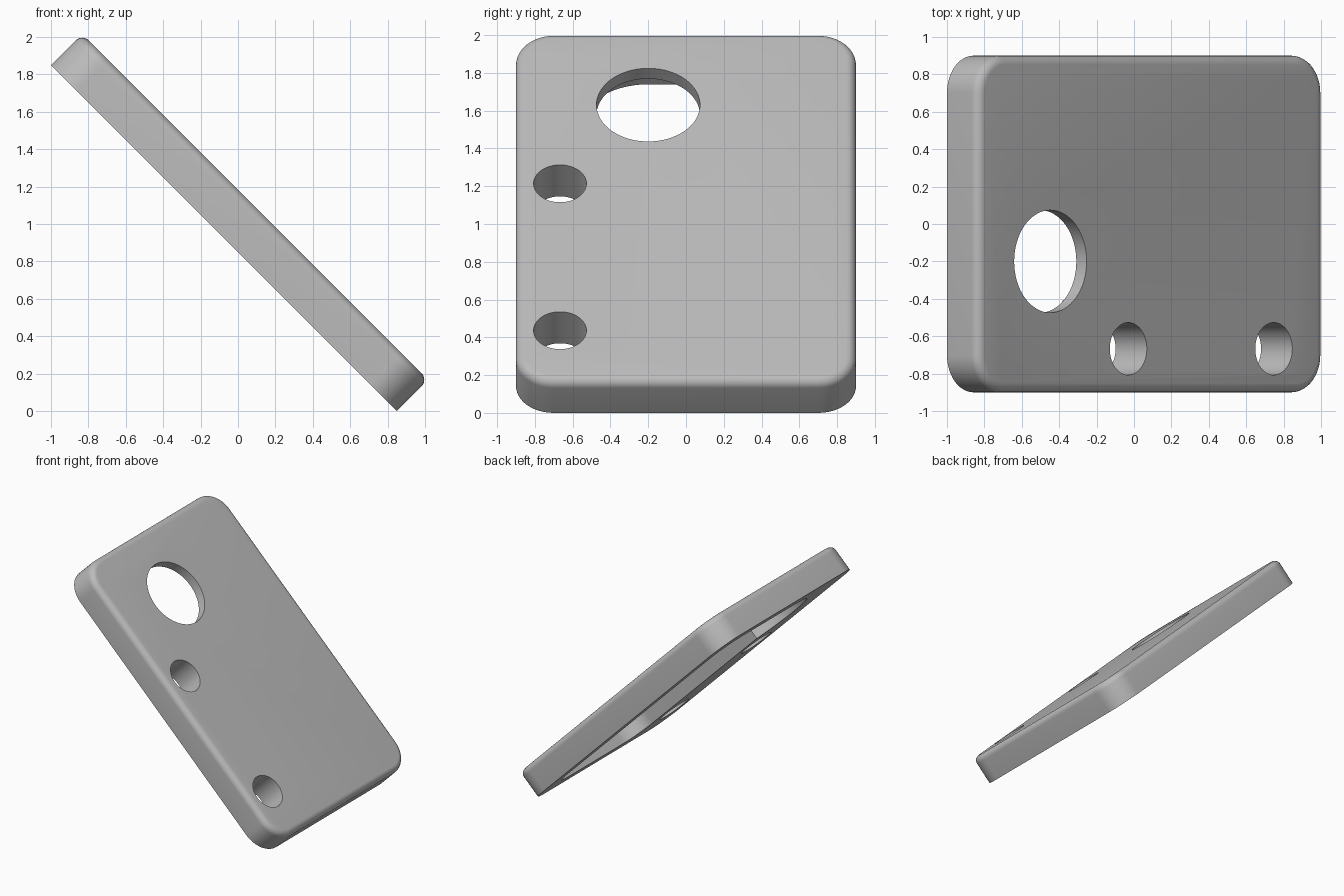
import bpy, bmesh, math
from mathutils import Matrix

if "Cube" in bpy.data.objects:
    bpy.data.objects.remove(bpy.data.objects["Cube"], do_unlink=True)

LENGTH, WIDTH, THICK = 2.616, 1.8, 0.236
ROOF = 0.078          # skin left above the underside pocket
BIG = (-0.762, -0.2)  # large opening centre, along the plate


def circle(centre, r, n=64):
    return [(centre[0] + r * math.cos(i * math.tau / n),
             centre[1] + r * math.sin(i * math.tau / n)) for i in range(n)]


def rounded_rect(x0, x1, y0, y1, r, n=12):
    corners = [(x1 - r, y1 - r), (x0 + r, y1 - r), (x0 + r, y0 + r), (x1 - r, y0 + r)]
    pts = []
    for k, (cx, cy) in enumerate(corners):
        for i in range(n + 1):
            a = (k + i / n) * math.pi / 2
            pts.append((cx + r * math.cos(a), cy + r * math.sin(a)))
    return pts


def prism(name, outline, z0, z1, fillet=0):
    """Extrude an outline, optionally rounding its upper rim."""
    bm = bmesh.new()
    base = bm.faces.new([bm.verts.new((x, y, z0)) for x, y in outline])
    new = bmesh.ops.extrude_face_region(bm, geom=[base], use_keep_orig=True)["geom"]
    bmesh.ops.translate(bm, vec=(0, 0, z1 - z0),
                        verts=[g for g in new if isinstance(g, bmesh.types.BMVert)])
    bmesh.ops.recalc_face_normals(bm, faces=bm.faces)
    if fillet:
        rim = [e for e in bm.edges if all(v.co.z > z1 - 1e-4 for v in e.verts)]
        bmesh.ops.bevel(bm, geom=rim, offset=fillet, segments=6, profile=0.5,
                        affect='EDGES')
    mesh = bpy.data.meshes.new(name)
    bm.to_mesh(mesh)
    bm.free()
    obj = bpy.data.objects.new(name, mesh)
    bpy.context.collection.objects.link(obj)
    return obj


# Plate body with rounded corners and a softened upper rim
plate = prism("cover_plate", rounded_rect(-LENGTH / 2, LENGTH / 2, -WIDTH / 2, WIDTH / 2, 0.2),
              0, THICK, 0.05)

# Pocket in the underside, the large opening and two through holes
pocket_top = THICK - ROOF
cutters = [
    prism("pocket_cutter", rounded_rect(-1.152, 1.152, -0.41, 0.745, 0.2), -0.1, pocket_top),
    prism("round_pocket_cutter", circle(BIG, 0.39), -0.12, pocket_top),
    prism("opening_cutter", circle(BIG, 0.274), -0.2, 0.4),
]
for along in (-0.173, 0.927):
    cutters.append(prism("hole_cutter", circle((along, -0.667), 0.14), -0.2, 0.4))

bpy.context.view_layer.objects.active = plate
for cutter in cutters:
    cutter.hide_render = True
    mod = plate.modifiers.new("cut", 'BOOLEAN')
    mod.operation, mod.solver, mod.object = 'DIFFERENCE', 'EXACT', cutter
    bpy.ops.object.modifier_apply(modifier=mod.name)
    bpy.data.objects.remove(cutter, do_unlink=True)

# Lean the plate at 45 degrees
plate.data.transform(Matrix.Translation((-0.075, 0, 0.925))
                     @ Matrix.Rotation(math.pi / 4, 4, 'Y'))

# Plain grey finish
grey = bpy.data.materials.new("plain_grey")
grey.use_nodes = True
colour = (0.5, 0.5, 0.5, 1)
grey.diffuse_color = colour
grey.node_tree.nodes["Principled BSDF"].inputs["Base Color"].default_value = colour
plate.data.materials.clear()
plate.data.materials.append(grey)

bpy.ops.object.select_all(action='DESELECT')
plate.select_set(True)
bpy.ops.object.shade_smooth_by_angle(angle=math.radians(30))
